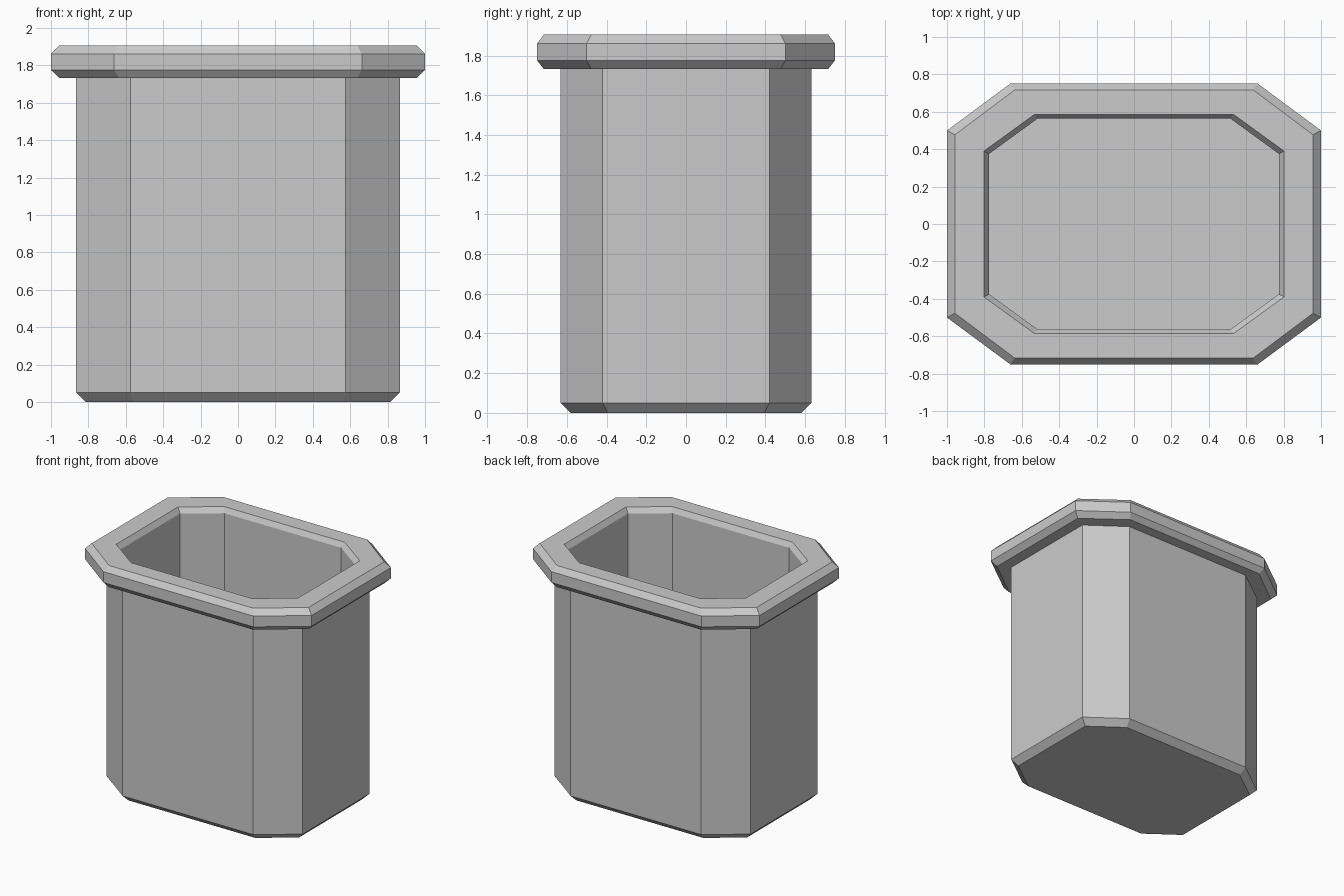
import bpy, bmesh

if "Cube" in bpy.data.objects:
    bpy.data.objects.remove(bpy.data.objects["Cube"])

# Rings from outer base, up the wall, over the rim, down to the inner floor:
# half width, half depth, corner x, corner y, height
rings = [
    (0.815, 0.582, 0.56, 0.395, 0.0),
    (0.865, 0.632, 0.575, 0.42, 0.05),
    (0.865, 0.632, 0.575, 0.42, 1.733),
    (0.957, 0.717, 0.637, 0.477, 1.733),
    (1.0, 0.75, 0.662, 0.50, 1.775),
    (1.0, 0.75, 0.662, 0.50, 1.861),
    (0.957, 0.717, 0.637, 0.477, 1.905),
    (0.802, 0.586, 0.532, 0.39, 1.905),
    (0.775, 0.564, 0.515, 0.375, 1.865),
    (0.775, 0.564, 0.515, 0.375, 0.09),
]


def octagon(bm, hx, hy, cx, cy, z):
    pts = [(hx, -cy), (hx, cy), (cx, hy), (-cx, hy),
           (-hx, cy), (-hx, -cy), (-cx, -hy), (cx, -hy)]
    return [bm.verts.new((x, y, z)) for x, y in pts]


# Eight-sided pot with rim and hollow inside
bm = bmesh.new()
loops = [octagon(bm, *r) for r in rings]
for a, b in zip(loops, loops[1:]):
    for i in range(8):
        j = (i + 1) % 8
        bm.faces.new((a[i], a[j], b[j], b[i]))
bm.faces.new(loops[0][::-1])   # underside
bm.faces.new(loops[-1])        # inner floor
bmesh.ops.recalc_face_normals(bm, faces=bm.faces)

mesh = bpy.data.meshes.new("planter_pot")
bm.to_mesh(mesh)
bm.free()
pot = bpy.data.objects.new("planter_pot", mesh)
bpy.context.collection.objects.link(pot)
